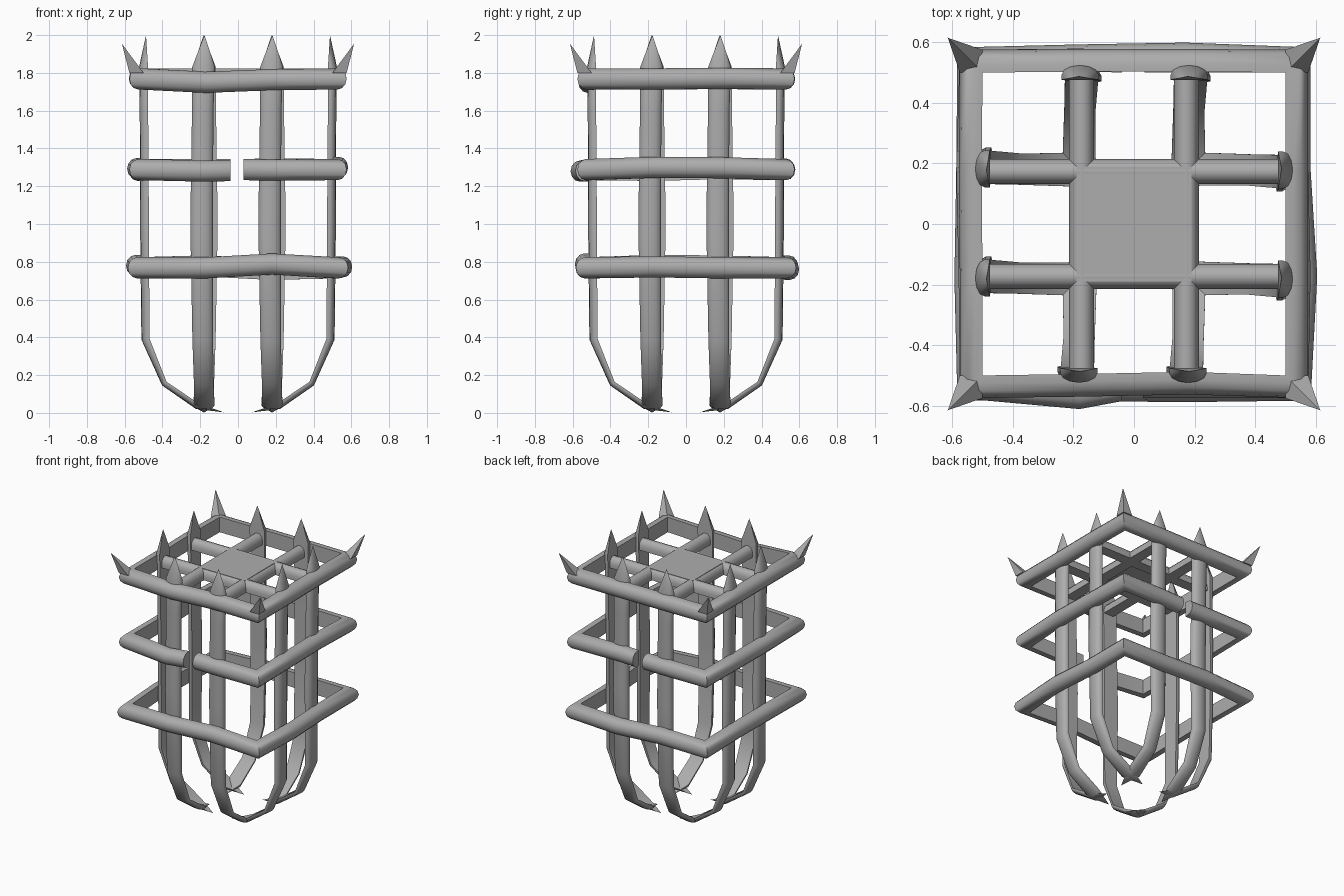
import bpy, bmesh, math
from mathutils import Vector, Matrix

cube = bpy.data.objects.get("Cube")
if cube:
    bpy.data.objects.remove(cube, do_unlink=True)

iron = bpy.data.materials.new("grey_iron")
iron.use_nodes = True
iron.diffuse_color = (0.42, 0.42, 0.42, 1)
iron.node_tree.nodes["Principled BSDF"].inputs["Base Color"].default_value = iron.diffuse_color


def loft(name, sections, closed=False):
    """Skin a list of equal-length point loops into a smooth-shaded object."""
    bm = bmesh.new()
    loops = [[bm.verts.new(p) for p in s] for s in sections]
    pairs = list(zip(loops, loops[1:]))
    if closed:
        pairs.append((loops[-1], loops[0]))
    else:
        bm.faces.new(loops[0])
        bm.faces.new(loops[-1])
    n = len(loops[0])
    for a, b in pairs:
        for i in range(n):
            j = (i + 1) % n
            bm.faces.new((a[i], a[j], b[j], b[i]))
    bmesh.ops.remove_doubles(bm, verts=bm.verts, dist=0.0005)
    bmesh.ops.recalc_face_normals(bm, faces=bm.faces)
    mesh = bpy.data.meshes.new(name)
    bm.to_mesh(mesh)
    bm.free()
    mesh.materials.append(iron)
    obj = bpy.data.objects.new(name, mesh)
    bpy.context.collection.objects.link(obj)
    bpy.ops.object.select_all(action='DESELECT')
    obj.select_set(True)
    bpy.context.view_layer.objects.active = obj
    bpy.ops.object.shade_smooth_by_angle(angle=math.radians(40))
    return obj


def half_round(width, depth, steps=6):
    """Flat-backed bar section as (across, outward) pairs."""
    arc = [math.pi * i / steps for i in range(steps + 1)]
    back = [(-width / 2, 0), (width / 2, 0)]
    return back + [(width / 2 * math.cos(a), depth * (0.35 + 0.65 * math.sin(a))) for a in arc]


def turn(k):
    return Matrix.Rotation(k * math.pi / 2, 3, 'Z')


SIDES = ["front", "left", "back", "right"]

# Upright bars: spike on top, inward curl and claw below (out, z, scale)
BAR = [(0.487, 2.0, 0), (0.50, 1.83, 1), (0.498, 1.6, 0.93), (0.495, 1.0, 0.98),
       (0.49, 0.39, 0.9), (0.39, 0.155, 0.85), (0.215, 0.035, 0.9), (0.075, 0.003, 0)]
bar_section = half_round(0.122, 0.048)


def upright(name, k, x, bow):
    sections = []
    for i, (out, z, scale) in enumerate(BAR):
        a, b = BAR[max(i - 1, 0)], BAR[min(i + 1, len(BAR) - 1)]
        t = Vector((b[0] - a[0], b[1] - a[1])).normalized()
        thick = scale * (0.75 if 0 < z < 0.3 else 1)
        cx = x + bow * math.sin(math.pi * z / 2)
        sections.append([turn(k) @ Vector((cx + u * scale,
                                           -(out - t.y * (v - 0.024) * thick),
                                           z + t.x * (v - 0.024) * thick))
                         for u, v in bar_section])
    loft(name, sections)


for k, side in enumerate(SIDES):
    upright(side + "_upright_a", k, -0.178, -0.015)
    upright(side + "_upright_b", k, 0.182, -0.015)

# Square hoops: inner corners at 0.5, slightly bent along each side
hoop_section = half_round(0.112, 0.075)


def hoop_point(k, x, push=0.0, lift=0.0, z=0.0, inner=0.5):
    """Section on side k; corners are mitred."""
    corner = abs(x) >= inner
    pts = []
    for u, v in hoop_section:
        px = math.copysign(inner + v, x) if corner else x
        pts.append(turn(k) @ Vector((px, -(inner + v + push), z + lift + u)))
    return pts


def hoop(name, z, bends, inner=0.5):
    """bends: for each side two (push, lift) pairs."""
    sections = []
    for k, pair in enumerate(bends):
        sections.append(hoop_point(k, -inner, z=z, inner=inner))
        for x, (push, lift) in zip((-0.17, 0.18), pair):
            sections.append(hoop_point(k, x, push, lift, z, inner))
    loft(name, sections, closed=True)


hoop("top_hoop", 1.768, [((-.005, -.018), (-.012, -.004)), ((0, 0), (0, .003)),
                         ((.003, 0), (.003, 0)), ((.003, .002), (0, 0))])
hoop("lower_hoop", 0.768, [((.002, 0), (.005, .02)), ((.022, .005), (0, 0)),
                           ((.016, -.008), (.01, .01)), ((.004, .01), (.01, .012))], 0.508)

# Middle hoop in two halves, parted at the front and the back
Z_MID = 1.288
left_half = [hoop_point(0, 0.03, 0, 0, Z_MID), hoop_point(0, 0.18, 0, -.002, Z_MID),
             hoop_point(0, 0.5, z=Z_MID),
             hoop_point(1, -0.17, .008, .012, Z_MID), hoop_point(1, 0.18, 0, .01, Z_MID),
             hoop_point(1, 0.5, z=Z_MID),
             hoop_point(2, -0.18, 0, .004, Z_MID), hoop_point(2, -0.035, 0, 0, Z_MID)]
right_half = [hoop_point(2, 0.04, 0, 0, Z_MID), hoop_point(2, 0.18, .004, 0, Z_MID),
              hoop_point(2, 0.5, z=Z_MID),
              hoop_point(3, -0.18, .012, .005, Z_MID), hoop_point(3, 0.17, .004, -.004, Z_MID),
              hoop_point(3, 0.5, z=Z_MID),
              hoop_point(0, -0.18, .036, -.008, Z_MID), hoop_point(0, -0.04, .01, -.005, Z_MID)]
loft("middle_hoop_left", left_half)
loft("middle_hoop_right", right_half)

# Corner spikes leaning outward from the top hoop
for k, side in enumerate(SIDES):
    base = [turn(k) @ Vector((x, -y, 1.80)) for x, y in
            ((0.5, 0.5), (0.575, 0.5), (0.575, 0.575), (0.5, 0.575))]
    tip = turn(k) @ Vector((0.615, -0.615, 1.955))
    loft(side + "_corner_spike", [base, [tip] * 4])

# Crossed bars under the top hoop, with a plate filling the middle
cross_section = half_round(0.082, 0.075)
for k, direction in enumerate(("lengthwise", "crosswise")):
    for s, tag in ((-1, "a"), (1, "b")):
        loft(f"{direction}_crossbar_{tag}",
             [[turn(k) @ Vector((s * 0.173 + u, y, 1.727 + v)) for u, v in cross_section]
              for y in (-0.49, 0.49)])

loft("centre_plate", [[Vector((sx * 0.19, sy * 0.19, z)) for sx, sy in
                       ((-1, -1), (1, -1), (1, 1), (-1, 1))] for z in (1.74, 1.8)])
